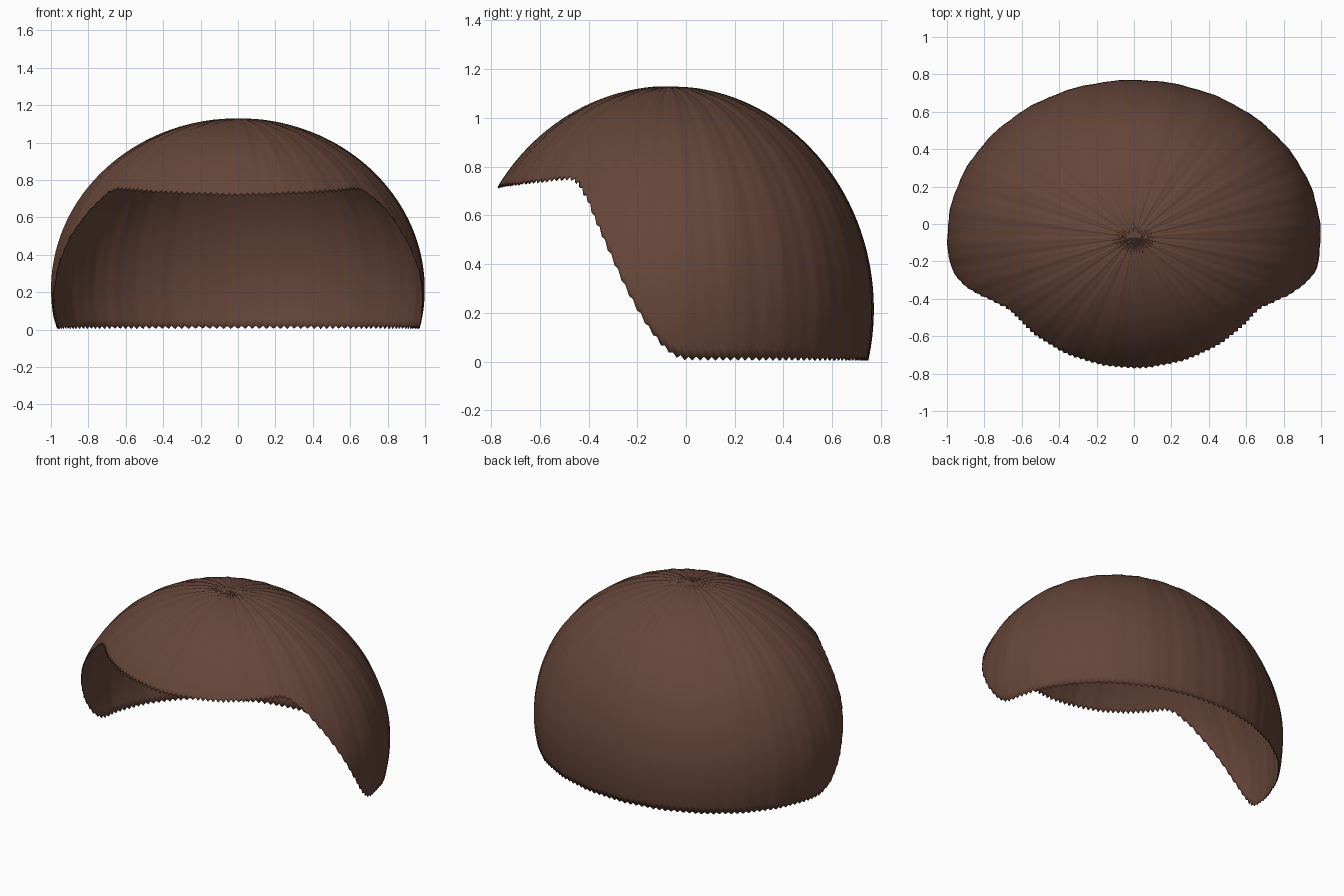
import bpy, bmesh, math

if "Cube" in bpy.data.objects:
    bpy.data.objects.remove(bpy.data.objects["Cube"])

# Dome proportions: a stretched ellipsoid
RX, RY, RZ = 0.998, 0.84, 0.913
CY, CZ = -0.07, 0.215
SEGMENTS, RINGS = 320, 40

# Rim profile seen from the side (y, z), front fringe to nape
RIM = [(-0.768, 0.722), (-0.70, 0.732), (-0.60, 0.744), (-0.50, 0.754),
       (-0.47, 0.754), (-0.44, 0.735), (-0.40, 0.66), (-0.35, 0.535),
       (-0.30, 0.42), (-0.25, 0.31), (-0.20, 0.215), (-0.15, 0.135),
       (-0.10, 0.07), (-0.05, 0.027), (0.0, 0.012)]


def azimuth(y, z):
    h = math.sqrt(1 - ((z - CZ) / RZ) ** 2)
    return math.acos(max(-1, min(1, -(y - CY) / (RY * h))))


TABLE = [(azimuth(y, z), z) for y, z in RIM]


def rim_height(a):
    if a <= TABLE[0][0]:
        return TABLE[0][1]
    for (a0, z0), (a1, z1) in zip(TABLE, TABLE[1:]):
        if a <= a1:
            return z0 + (z1 - z0) * (a - a0) / (a1 - a0)
    return TABLE[-1][1]


def ripple(a):
    # Fine strand grooves running down from the crown
    return 0.0018 * math.sin(24 * a) + 0.001 * math.sin(61 * a + 1)


# Hair shell: rings sweep from the crown down to the shaped rim
bm = bmesh.new()
crown = bm.verts.new((0, CY, CZ + RZ))
columns = []
for i in range(SEGMENTS):
    a = 2 * math.pi * i / SEGMENTS
    z = rim_height(min(a, 2 * math.pi - a)) + (0.008 if i % 2 else -0.008)
    end = math.acos(max(-1, min(1, (z - CZ) / RZ)))
    column = []
    for j in range(1, RINGS + 1):
        t = end * j / RINGS
        s = 1 + ripple(a) * min(1, j / 3)
        column.append(bm.verts.new((RX * s * math.sin(t) * math.sin(a),
                                    CY - RY * s * math.sin(t) * math.cos(a),
                                    max(0, CZ + RZ * s * math.cos(t)))))
    columns.append(column)
for i in range(SEGMENTS):
    c, d = columns[i], columns[(i + 1) % SEGMENTS]
    bm.faces.new((crown, c[0], d[0]))
    for j in range(RINGS - 1):
        bm.faces.new((c[j], c[j + 1], d[j + 1], d[j]))
bmesh.ops.recalc_face_normals(bm, faces=bm.faces)
if sum(f.normal.z for f in bm.faces) < 0:
    bmesh.ops.reverse_faces(bm, faces=bm.faces)
for f in bm.faces:
    f.smooth = True

mesh = bpy.data.meshes.new("hair_cap")
bm.to_mesh(mesh)
bm.free()
hair = bpy.data.objects.new("hair_cap", mesh)
bpy.context.collection.objects.link(hair)

brown = bpy.data.materials.new("dark brown hair")
brown.diffuse_color = (0.13, 0.06, 0.041, 1)
brown.use_nodes = True
brown.node_tree.nodes["Principled BSDF"].inputs["Base Color"].default_value = brown.diffuse_color
mesh.materials.append(brown)

# Thin inner wall
shell = hair.modifiers.new("thickness", "SOLIDIFY")
shell.thickness = 0.005
shell.offset = -1

bpy.context.view_layer.objects.active = hair
hair.select_set(True)
bpy.ops.object.shade_smooth_by_angle(angle=math.radians(40))
